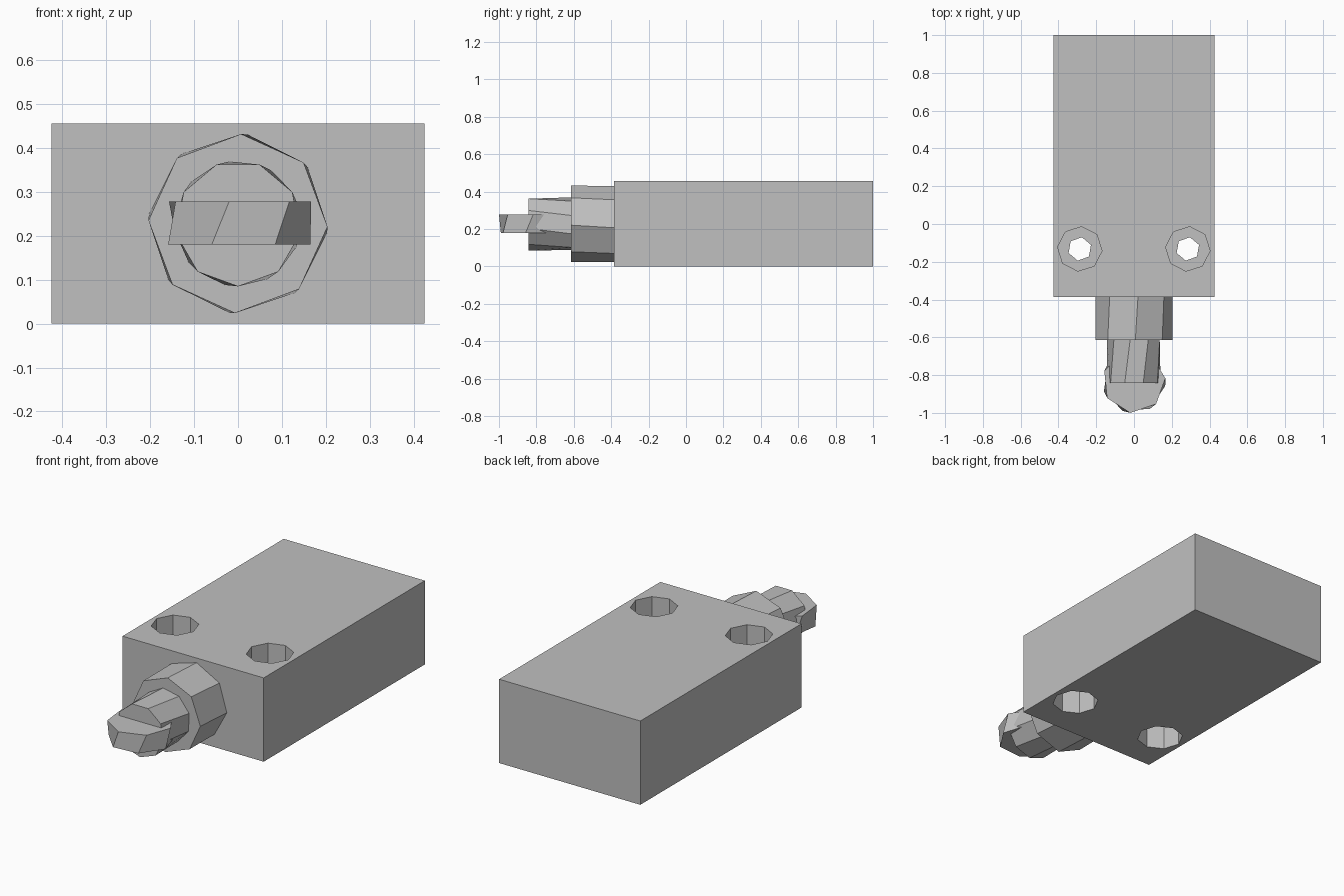
import bpy
import bmesh
from math import cos, sin, radians
from mathutils import Vector, Matrix

cube = bpy.data.objects.get("Cube")
if cube:
    bpy.data.objects.remove(cube, do_unlink=True)

grey = bpy.data.materials.new("plain grey")
grey.use_nodes = True
colour = (0.53, 0.53, 0.53, 1)
grey.diffuse_color = colour
grey.node_tree.nodes["Principled BSDF"].inputs["Base Color"].default_value = colour


def finish(name, bm):
    bmesh.ops.recalc_face_normals(bm, faces=bm.faces)
    mesh = bpy.data.meshes.new(name)
    bm.to_mesh(mesh)
    bm.free()
    mesh.materials.append(grey)
    obj = bpy.data.objects.new(name, mesh)
    bpy.context.collection.objects.link(obj)
    return obj


def prism(name, sides, radius, start, end, phase, axis, twist=0):
    """Faceted prism from start to end, along 'y' or 'z', with an optional twist."""
    bm = bmesh.new()
    rings = []
    for centre, turn in ((start, phase), (end, phase + twist)):
        ring = []
        for i in range(sides):
            a = radians(turn + 360 * i / sides)
            u, v = radius * cos(a), radius * sin(a)
            offset = Vector((u, v, 0)) if axis == "z" else Vector((u, 0, v))
            ring.append(bm.verts.new(Vector(centre) + offset))
        bm.faces.new(ring)
        rings.append(ring)
    low, high = rings
    for i in range(sides):
        j = (i + 1) % sides
        bm.faces.new((low[i], low[j], high[j], high[i]))
    return finish(name, bm)


# Rectangular switch housing
bm = bmesh.new()
bmesh.ops.create_cube(bm, size=1, matrix=Matrix.Translation((0, 0.307, 0.228))
                      @ Matrix.Diagonal((0.85, 1.386, 0.456, 1)))
body = finish("housing", bm)


def cut(cutter):
    mod = body.modifiers.new("hole", "BOOLEAN")
    mod.operation = "DIFFERENCE"
    mod.solver = "EXACT"
    mod.object = cutter
    bpy.context.view_layer.objects.active = body
    bpy.ops.object.modifier_apply(modifier=mod.name)
    bpy.data.objects.remove(cutter, do_unlink=True)


# Mounting holes, counterbored from both faces
for x in (-0.287, 0.285):
    y = -0.132
    cut(prism("bore_cutter", 6, 0.063, (x, y, -0.1), (x, y, 0.6), 20, "z"))
    cut(prism("top_cutter", 8, 0.118, (x, y, 0.306), (x, y, 0.6), 40, "z"))
    cut(prism("bottom_cutter", 8, 0.118, (x, y, -0.1), (x, y, 0.15), 40, "z"))

# Collar, plunger and end roller
prism("collar", 8, 0.204, (0, -0.615, 0.228), (0, -0.38, 0.228), -2, "y", -4)
prism("plunger", 9, 0.143, (0, -0.842, 0.228), (0, -0.61, 0.228), -10, "y", -12)
prism("roller", 7, 0.167, (0, -0.834, 0.18), (0, -0.834, 0.278), -111, "z", 14)
